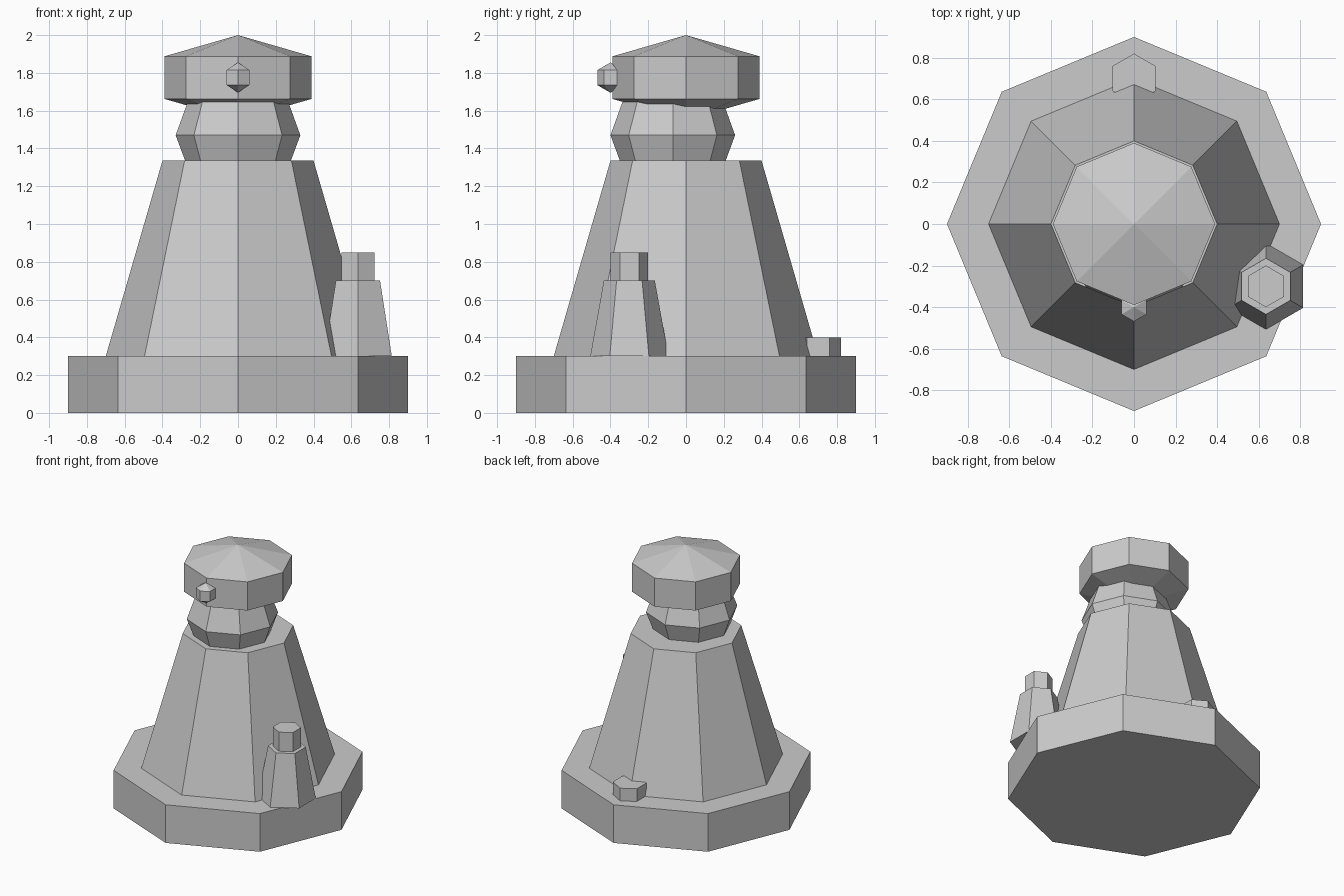
import bpy, bmesh
from math import cos, sin, pi

if "Cube" in bpy.data.objects:
    bpy.data.objects.remove(bpy.data.objects["Cube"])

def lathe(name, profile, sides, center=(0, 0), turn=0.0):
    """Closed low-poly solid from (radius, z) rings; radius 0 makes a point."""
    bm = bmesh.new()
    rings = []
    for r, z in profile:
        count = sides if r > 0 else 1
        rings.append([bm.verts.new((center[0] + r * cos(turn + 2 * pi * i / sides),
                                    center[1] + r * sin(turn + 2 * pi * i / sides), z))
                      for i in range(count)])
    for a, b in zip(rings, rings[1:]):
        for i in range(sides):
            j = (i + 1) % sides
            loop = [a[i % len(a)], a[j % len(a)], b[j % len(b)], b[i % len(b)]]
            bm.faces.new(list(dict.fromkeys(loop)))
    for ring in (rings[0], rings[-1]):
        if len(ring) > 1:
            bm.faces.new(ring)
    bmesh.ops.recalc_face_normals(bm, faces=bm.faces[:])
    mesh = bpy.data.meshes.new(name)
    bm.to_mesh(mesh)
    bm.free()
    obj = bpy.data.objects.new(name, mesh)
    bpy.context.collection.objects.link(obj)
    return obj

# Main octagonal tower
lathe("base", [(0.9, 0), (0.9, 0.3)], 8)
lathe("body", [(0.7, 0.3), (0.4, 1.335)], 8)

# Neck, set slightly forward of the body axis
lathe("neck", [(0.28, 1.335), (0.33, 1.47), (0.265, 1.65)], 8, (0, -0.07))

# Faceted head with pointed top and underside
lathe("head", [(0, 1.55), (0.39, 1.6625), (0.39, 1.8875), (0, 2.0)], 8)

# Small hexagonal bead on the front of the head
lathe("front_bead", [(0, 1.695), (0.069, 1.735), (0.069, 1.815), (0, 1.855)],
      6, (0, -0.4), pi / 2)

# Side post with its cap
post = (0.635, -0.3)
lathe("side_post", [(0.207, 0.3), (0.135, 0.7)], 6, post, pi / 2)
lathe("side_post_cap", [(0.1, 0.7), (0.1, 0.85)], 6, post, pi / 2)

# Low hexagonal block at the back
lathe("back_block", [(0.12, 0.3), (0.12, 0.4)], 6, (0, 0.7), pi / 2)
